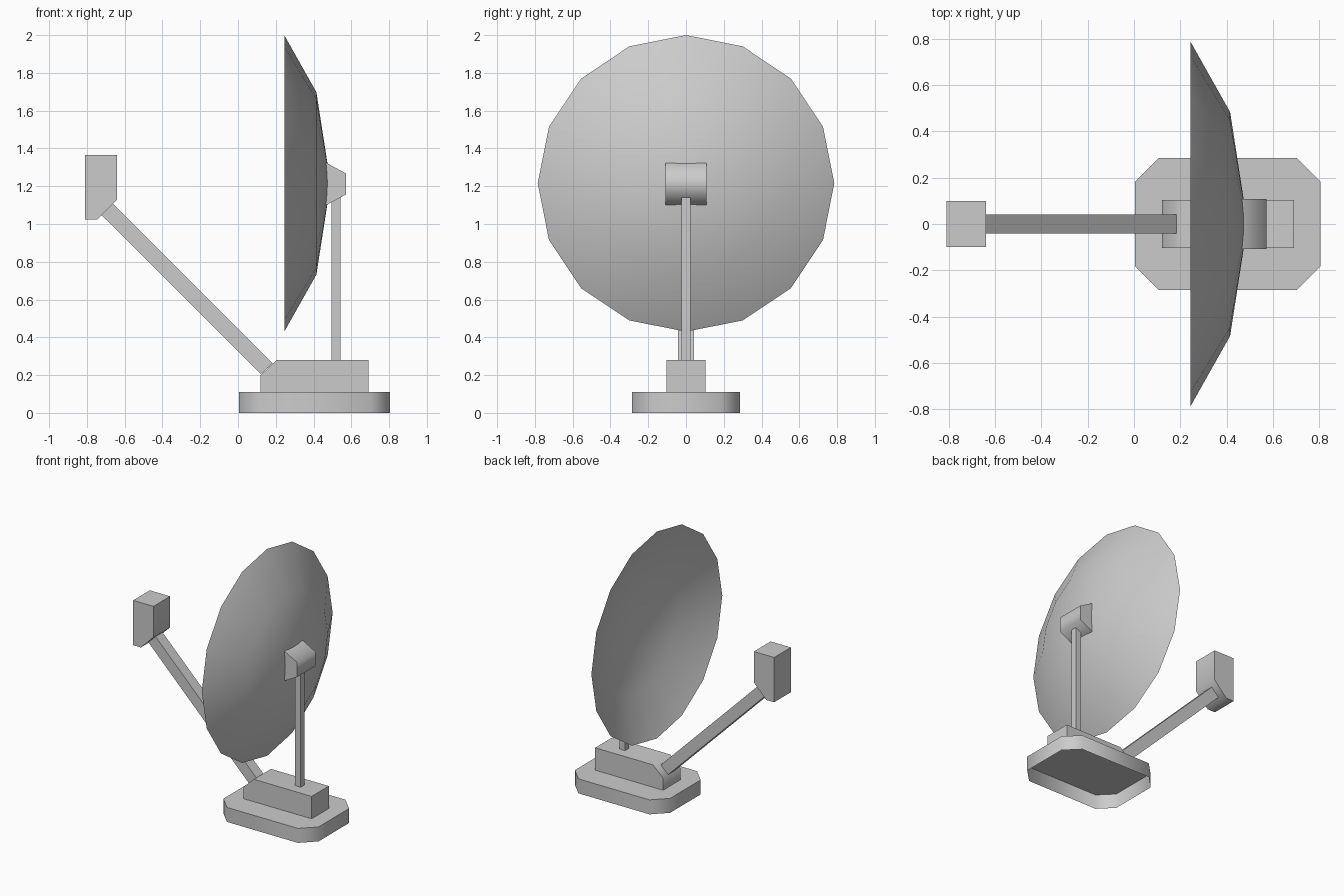
import bpy, bmesh, math

if "Cube" in bpy.data.objects:
    bpy.data.objects.remove(bpy.data.objects["Cube"])


def finish(name, bm, angle=65):
    bmesh.ops.recalc_face_normals(bm, faces=bm.faces)
    mesh = bpy.data.meshes.new(name)
    bm.to_mesh(mesh)
    bm.free()
    ob = bpy.data.objects.new(name, mesh)
    bpy.context.collection.objects.link(ob)
    bpy.ops.object.select_all(action='DESELECT')
    ob.select_set(True)
    bpy.context.view_layer.objects.active = ob
    bpy.ops.object.shade_smooth_by_angle(angle=math.radians(angle))
    return ob


def prism(name, pts, lo, hi, axis='y', open_start=False):
    """Extrude a 2D outline along y (x,z outline) or z (x,y outline)."""
    bm = bmesh.new()

    def ring(t):
        return [bm.verts.new((a, t, b) if axis == 'y' else (a, b, t)) for a, b in pts]
    r0, r1 = ring(lo), ring(hi)
    n = len(pts)
    for i in range(n):
        j = (i + 1) % n
        bm.faces.new((r0[i], r0[j], r1[j], r1[i]))
    bm.faces.new(r1)
    start = bm.faces.new(r0[::-1])
    bmesh.ops.recalc_face_normals(bm, faces=bm.faces)
    ob_bm = bm
    if open_start:
        bmesh.ops.delete(ob_bm, geom=[start], context='FACES_ONLY')
    return finish(name, ob_bm)


# Base plate: chamfered slab, open underneath
plate = [(0.005, -0.183), (0.107, -0.285), (0.703, -0.285), (0.805, -0.183),
         (0.805, 0.183), (0.703, 0.285), (0.107, 0.285), (0.005, 0.183)]
prism("base_plate", plate, 0, 0.11, axis='z', open_start=True)

# Block on the plate, with a chamfer where the arm starts
prism("base_block", [(0.12, 0.11), (0.69, 0.11), (0.69, 0.28), (0.205, 0.28), (0.12, 0.20)],
      -0.103, 0.103)

# Diagonal arm
prism("feed_arm", [(0.12, 0.205), (0.183, 0.262), (-0.665, 1.11), (-0.724, 1.049)],
      -0.042, 0.042)

# Receiver box at the arm's end
prism("receiver", [(-0.81, 1.025), (-0.745, 1.025), (-0.64, 1.13), (-0.64, 1.365), (-0.81, 1.365)],
      -0.1, 0.1)

# Upright post
prism("post", [(0.495, 0.28), (0.543, 0.28), (0.543, 1.16), (0.495, 1.16)], -0.024, 0.024)

# Tapered mount behind the dish
prism("dish_mount", [(0.467, 1.1), (0.573, 1.157), (0.573, 1.267), (0.467, 1.324)],
      -0.109, 0.109)

# Dish: 16-sided thin shell revolved around the x axis
N, CZ = 16, 1.215
profile = [(0.462, 0), (0.460, 0.11), (0.404, 0.475), (0.245, 0.785),
           (0.415, 0.483), (0.473, 0.11), (0.475, 0)]
bm = bmesh.new()
rings = []
for x, r in profile:
    if r == 0:
        rings.append([bm.verts.new((x, 0, CZ))] * N)
    else:
        rings.append([bm.verts.new((x, r * math.sin(i * math.tau / N),
                                    CZ + r * math.cos(i * math.tau / N))) for i in range(N)])
for a, b in zip(rings, rings[1:]):
    for i in range(N):
        j = (i + 1) % N
        quad = list(dict.fromkeys((a[i], a[j], b[j], b[i])))
        bm.faces.new(quad)
finish("dish", bm)
